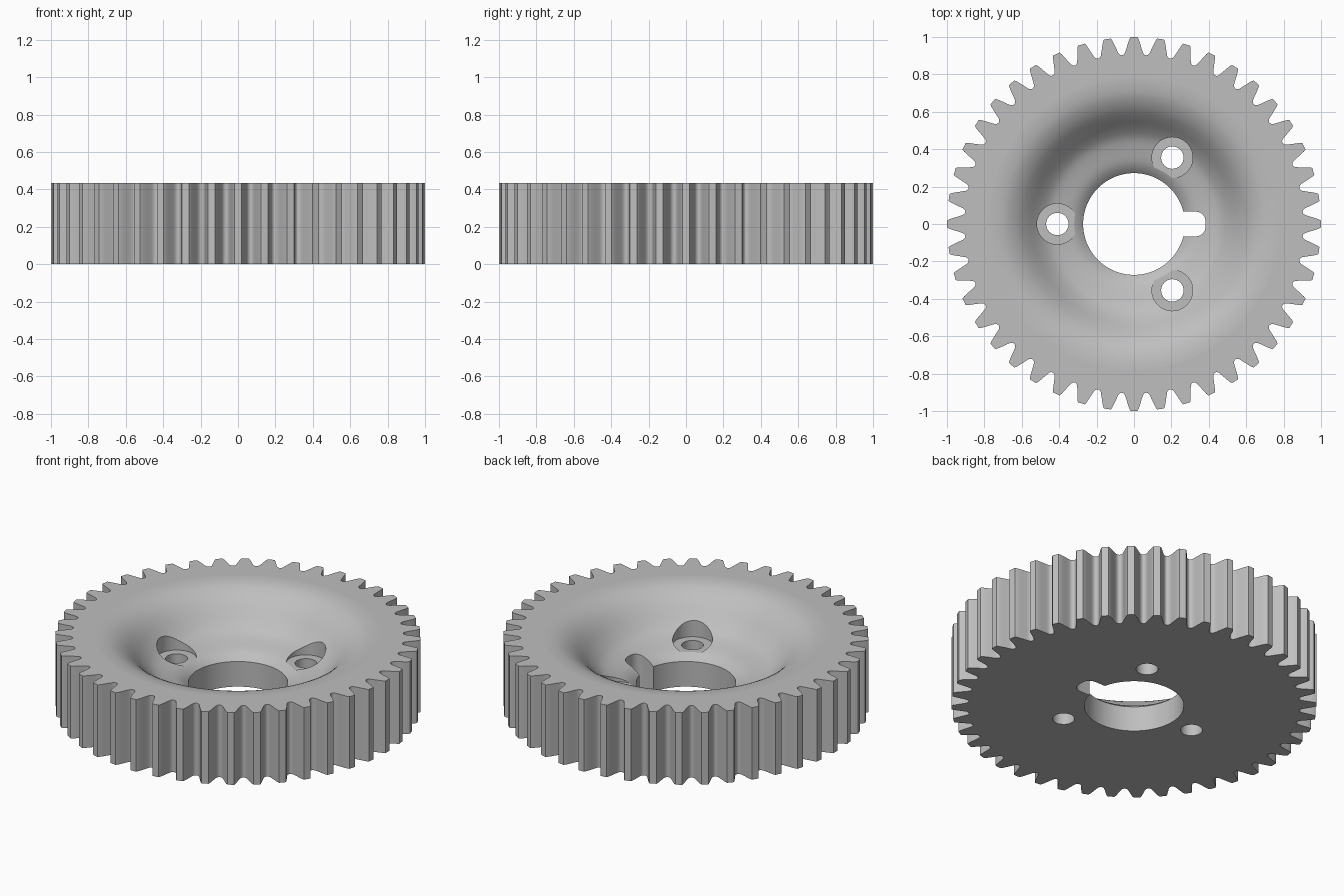
import bpy
import bmesh
from math import sin, cos, pi, radians
from mathutils import Vector, Matrix

cube = bpy.data.objects.get("Cube")
if cube:
    bpy.data.objects.remove(cube, do_unlink=True)

TEETH = 44
HEIGHT = 0.435
steel = bpy.data.materials.new("steel_grey")
steel.use_nodes = True
grey = (0.52, 0.52, 0.52, 1)
steel.diffuse_color = grey
steel.node_tree.nodes["Principled BSDF"].inputs["Base Color"].default_value = grey


def to_object(name, bm):
    bmesh.ops.recalc_face_normals(bm, faces=bm.faces[:])
    mesh = bpy.data.meshes.new(name)
    bm.to_mesh(mesh)
    bm.free()
    mesh.materials.append(steel)
    obj = bpy.data.objects.new(name, mesh)
    bpy.context.collection.objects.link(obj)
    return obj


def prism(name, outline, z0, z1):
    """Extrude a flat outline from z0 up to z1."""
    bm = bmesh.new()
    face = bm.faces.new([bm.verts.new((x, y, z0)) for x, y in outline])
    new = bmesh.ops.extrude_face_region(bm, geom=[face])["geom"]
    verts = [v for v in new if isinstance(v, bmesh.types.BMVert)]
    bmesh.ops.translate(bm, verts=verts, vec=(0, 0, z1 - z0))
    return to_object(name, bm)


def arc(cx, cy, r, start, end, steps):
    angles = [start + (end - start) * i / steps for i in range(steps + 1)]
    return [(cx + r * cos(a), cy + r * sin(a)) for a in angles]


def cylinder(name, cx, cy, r, z0, z1, sides):
    return prism(name, arc(cx, cy, r, 0, 2 * pi, sides)[:-1], z0, z1)


def revolve(name, profile, sides):
    """Spin a radius/height profile that begins and ends on the axis."""
    bm = bmesh.new()
    verts = [bm.verts.new((r, 0, z)) for r, z in profile]
    edges = [bm.edges.new(pair) for pair in zip(verts, verts[1:])]
    bmesh.ops.spin(bm, geom=verts + edges, cent=(0, 0, 0), axis=(0, 0, 1),
                   angle=2 * pi, steps=sides)
    bmesh.ops.remove_doubles(bm, verts=bm.verts[:], dist=0.0001)
    return to_object(name, bm)


def smooth_path(points, steps=3):
    """Catmull-Rom curve through the points."""
    p = [Vector(q) for q in points]
    p = [2 * p[0] - p[1]] + p + [2 * p[-1] - p[-2]]
    path = []
    for a, b, c, d in zip(p, p[1:], p[2:], p[3:]):
        for i in range(steps):
            t = i / steps
            path.append(tuple(0.5 * (2 * b + (c - a) * t + (2 * a - 5 * b + 4 * c - d) * t * t
                                     + (3 * b - a - 3 * c + d) * t ** 3)))
    return path + [tuple(p[-2])]


def cut(target, cutter):
    cutter.hide_render = True
    mod = target.modifiers.new("cut", "BOOLEAN")
    mod.operation = "DIFFERENCE"
    mod.solver = "EXACT"
    mod.object = cutter
    bpy.context.view_layer.objects.active = target
    bpy.ops.object.modifier_apply(modifier=mod.name)
    bpy.data.objects.remove(cutter, do_unlink=True)


# Toothed blank: half a tooth as (half width, radius), mirrored and repeated
half_tooth = [(0.064, 0.902), (0.055, 0.906), (0.048, 0.915), (0.043, 0.93),
              (0.037, 0.95), (0.031, 0.97), (0.025, 0.988), (0.019, 0.999)]
tooth = [(w, r) for w, r in half_tooth] + [(-w, r) for w, r in reversed(half_tooth)]
outline = []
for i in range(TEETH):
    turn = Matrix.Rotation(2 * pi * i / TEETH, 2)
    outline += [tuple(turn @ Vector((r, -w))) for w, r in tooth]
gear = prism("gear_wheel", outline, 0, HEIGHT)

# Dished web with an S-shaped section
dish = smooth_path([(0.24, 0.122), (0.27, 0.15), (0.3, 0.175), (0.34, 0.196),
                    (0.42, 0.22), (0.47, 0.243), (0.52, 0.286), (0.57, 0.34),
                    (0.62, 0.385), (0.68, 0.418), (0.74, 0.432), (0.8, 0.436)])
cut(gear, revolve("dish_cutter", [(0, 0.122)] + dish + [(0.8, 0.6), (0, 0.6)], 96))

# Central bore
cut(gear, cylinder("bore_cutter", 0, 0, 0.272, -0.1, 0.7, 96))

# Keyway with rounded corners
half, corner, end = 0.066, 0.05, 0.382
keyway = [(0.1, half), (0.1, -half)]
keyway += arc(end - corner, corner - half, corner, -pi / 2, 0, 6)
keyway += arc(end - corner, half - corner, corner, 0, pi / 2, 6)
cut(gear, prism("keyway_cutter", keyway, -0.1, 0.7))

# Three counterbored bolt holes
for degrees in (60, 180, 300):
    x, y = 0.41 * cos(radians(degrees)), 0.41 * sin(radians(degrees))
    cut(gear, cylinder("counterbore_cutter", x, y, 0.109, 0.187, 0.7, 40))
    cut(gear, cylinder("bolt_hole_cutter", x, y, 0.06, -0.1, 0.7, 32))

# Smooth curved walls, flat horizontal faces
bpy.ops.object.select_all(action="DESELECT")
gear.select_set(True)
bpy.context.view_layer.objects.active = gear
bpy.ops.object.shade_smooth_by_angle(angle=radians(30))
for poly in gear.data.polygons:
    if abs(poly.normal.z) > 0.9999:
        poly.use_smooth = False
